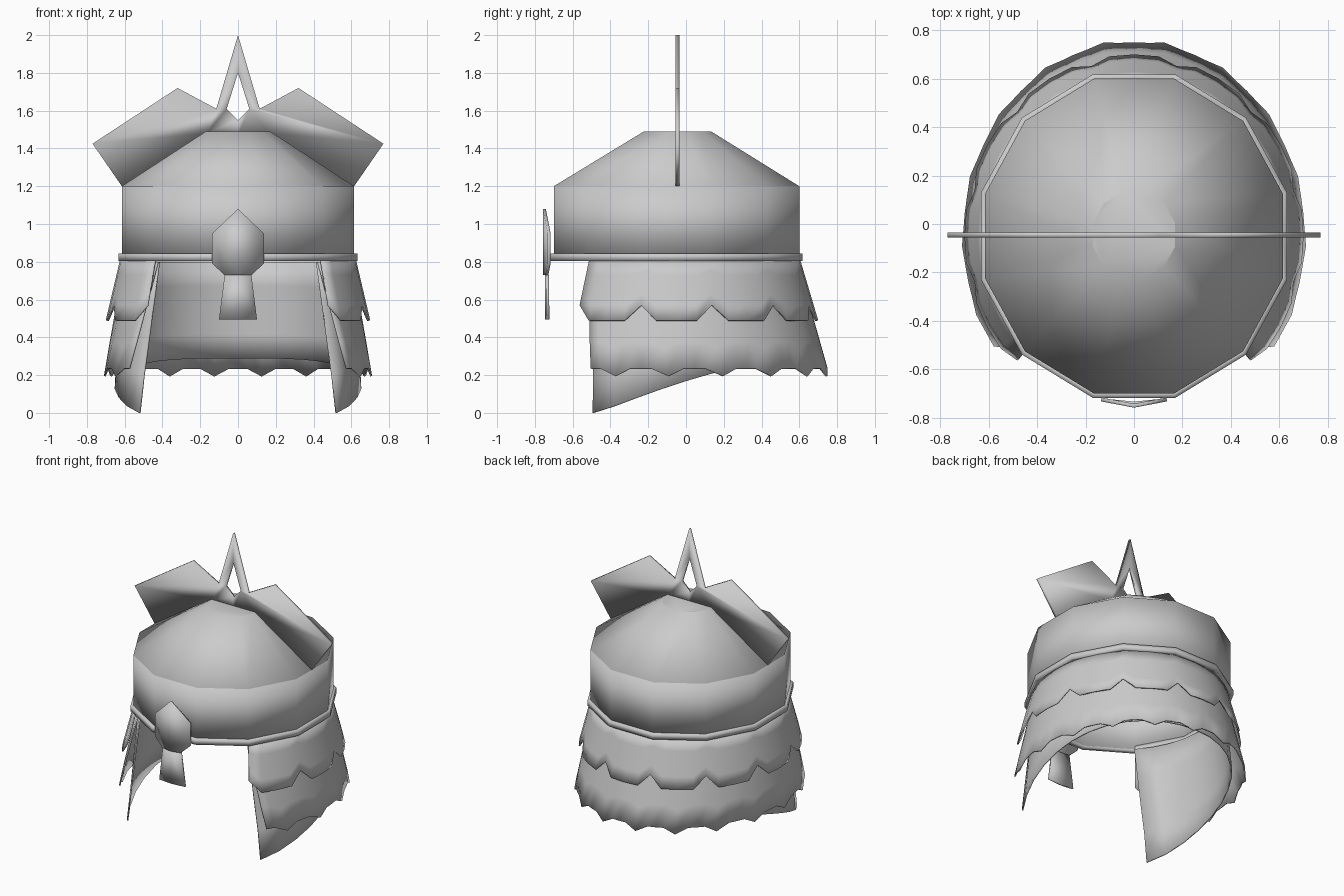
import bpy
import bmesh
from math import cos, sin, radians

if "Cube" in bpy.data.objects:
    bpy.data.objects.remove(bpy.data.objects["Cube"])

steel = bpy.data.materials.new("plain_grey_steel")
steel.use_nodes = True
GREY = (0.6, 0.6, 0.6, 1)
steel.diffuse_color = GREY
steel.node_tree.nodes["Principled BSDF"].inputs["Base Color"].default_value = GREY

CY = -0.05                      # helmet axis
K = 1 / cos(radians(15))        # flat-to-corner ratio of a twelve-sided ring


def finish(name, bm, thickness, offset=-1, mirror=False):
    """Turn a bmesh sheet into an object with thickness."""
    bmesh.ops.recalc_face_normals(bm, faces=bm.faces)
    mesh = bpy.data.meshes.new(name)
    bm.to_mesh(mesh)
    bm.free()
    mesh.materials.append(steel)
    ob = bpy.data.objects.new(name, mesh)
    bpy.context.collection.objects.link(ob)
    bpy.ops.object.select_all(action='DESELECT')
    ob.select_set(True)
    bpy.context.view_layer.objects.active = ob
    bpy.ops.object.shade_smooth_by_angle(angle=radians(32))
    if mirror:
        mod = ob.modifiers.new("mirror", 'MIRROR')
        mod.use_clip = True
    mod = ob.modifiers.new("thickness", 'SOLIDIFY')
    mod.thickness = thickness
    mod.offset = offset
    return ob


def loft(rows, closed=False, cap=False):
    """Skin rows of points, listed bottom to top, counter-clockwise."""
    bm = bmesh.new()
    grid = [[bm.verts.new(p) for p in row] for row in rows]
    n = len(grid[0])
    for low, high in zip(grid, grid[1:]):
        for i in range(n if closed else n - 1):
            j = (i + 1) % n
            bm.faces.new((low[i], low[j], high[j], high[i]))
    if cap:
        bm.faces.new(grid[-1])
    return bm


def ring(ax, ay, z, cy=CY):
    """Twelve-sided ring with flats facing the axes."""
    return [(ax * K * cos(radians(15 + 30 * i)),
             cy + ay * K * sin(radians(15 + 30 * i)), z) for i in range(12)]


# Dome, band and brim
finish("dome", loft([ring(.615, .65, 1.2), ring(.17, .178, 1.49, -.045)], True, True), .012)
finish("head_band", loft([ring(.615, .65, .82), ring(.615, .65, 1.2)], True), .012)
finish("brim", loft([ring(.632, .668, .805), ring(.632, .668, .845)], True), .03)


def curtain(name, top, bottom, starts, count, teeth, edge, levels=4):
    """Flared neck guard, open at the front, with a shaped lower edge.
    top, bottom: (x radius, y radius, height); starts: front angle at each end.
    teeth: (fraction across one plate, value); edge(angle point, value) -> height."""
    steps = [i + t for i in range(count) for t, _ in teeth] + [count]
    values = [v for _ in range(count) for _, v in teeth] + [teeth[0][1]]
    rows = []
    for k in range(levels + 1):
        row = []
        for s, v in zip(steps, values):
            def point(f):
                f_in = min(f, 1.1)
                a0 = starts[0] + (starts[1] - starts[0]) * f_in
                a = radians(a0 + (180 - 2 * a0) * s / count)
                rx, ry, z = [p + (q - p) * f for p, q in zip(top, bottom)]
                return rx * cos(a), CY + ry * sin(a), z
            drop = (top[2] - edge(point(1), v)) / (top[2] - bottom[2])
            row.append(point(drop * (1 - k / levels)))
        rows.append(row)
    finish(name, loft(rows), .01)


# Three overlapping neck guards
curtain("upper_neck_guard", (.625, .655, .81), (.7, .75, .49), (-45, -45), 9,
        [(0, .57), (.22, .49), (.5, .49), (.78, .49)], lambda p, v: v)
curtain("lower_neck_guard", (.605, .64, .8), (.71, .81, .2), (-45, -34), 12,
        [(0, .235), (.2, .235), (.5, .195), (.8, .235)], lambda p, v: v)


def sweep(p, v):
    s = max(0, min(1, (p[1] + .47) / 1.12))
    return .29 * (1 - (1 - s) ** 1.6)


curtain("inner_neck_guard", (.595, .63, .8), (.655, .7, .15), (-45, -39), 24,
        [(0, 0)], sweep)


def half_plate(name, outline, thickness, offset=0):
    """Mirrored flat or creased plate from half an outline."""
    bm = bmesh.new()
    bm.faces.new([bm.verts.new(p) for p in outline])
    finish(name, bm, thickness, offset, mirror=True)


# Pierced crest standing across the dome
crest = [(0, 2), (0, 1.8), (.06, 1.61), (0, 1.55), (0, 1.47), (.165, 1.48),
         (.615, 1.2), (.77, 1.425), (.32, 1.72), (.115, 1.61)]
half_plate("crest", [(x, -.045, z) for x, z in crest], .02)

# Creased brow badge and nose guard
badge = [(0, 1.08), (0, .73), (.07, .73), (.135, .79), (.135, .95)]
half_plate("brow_badge", [(x, -.75 + .19 * x, z) for x, z in badge], .016)
nose = [(0, .73), (0, .495), (.1, .495), (.07, .73)]
half_plate("nose_guard", [(x, -.74 + .1 * x, z) for x, z in nose], .014)
